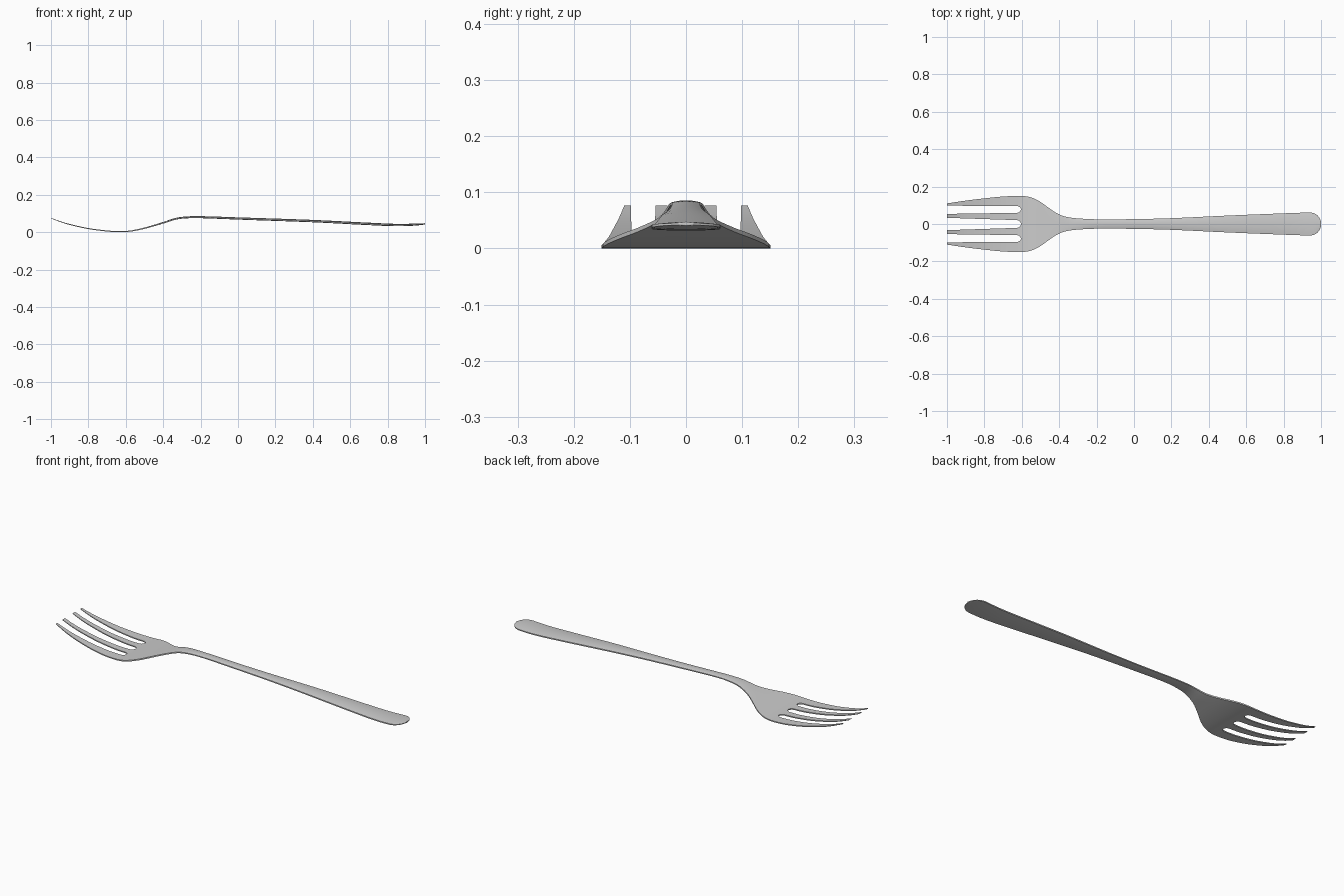
import bpy, bmesh, math

if "Cube" in bpy.data.objects:
    bpy.data.objects.remove(bpy.data.objects["Cube"])


def smooth(points, x):
    """Hermite interpolation through (x, value) pairs."""
    n = len(points)
    x = min(max(x, points[0][0]), points[-1][0])
    i = max(k for k in range(n - 1) if points[k][0] <= x)

    def slope(k):
        a, b = points[max(k - 1, 0)], points[min(k + 1, n - 1)]
        return (b[1] - a[1]) / (b[0] - a[0])
    (x0, v0), (x1, v1) = points[i], points[i + 1]
    h = x1 - x0
    t = (x - x0) / h
    return ((2*t**3 - 3*t**2 + 1) * v0 + (t**3 - 2*t**2 + t) * h * slope(i)
            + (3*t**2 - 2*t**3) * v1 + (t**3 - t**2) * h * slope(i + 1))


# Outline half-width, centre-line height and thickness along the length
WIDTH = [(-1, .110), (-.9, .125), (-.8, .137), (-.7, .147), (-.6, .150), (-.55, .142),
         (-.5, .118), (-.45, .082), (-.4, .051), (-.35, .036), (-.3, .030), (-.2, .025),
         (0, .026), (.2, .031), (.5, .045), (.8, .057), (.92, .061), (1, .061)]
HEIGHT = [(-1, .078), (-.95, .059), (-.9, .044), (-.8, .022), (-.7, .009), (-.64, .006),
          (-.58, .008), (-.5, .024), (-.4, .053), (-.33, .075), (-.27, .082), (-.2, .083),
          (0, .076), (.4, .062), (.7, .047), (.84, .041), (.92, .042), (1, .047)]
THICK = [(-1, .003), (-.9, .005), (-.6, .006), (-.45, .008), (-.3, .010), (0, .012),
         (.5, .013), (.8, .013), (.95, .011), (1, .007)]
SLOT_END, SLOT_R, END_R = -.605, .022, .06


def half_nodes(x, w):
    """Positions across one half: slot, inner tine, slot, outer tine."""
    if x > SLOT_END + .001:
        return [w * f for f in (0, .133, .267, .4, .52, .64, .82, 1)]
    t = (SLOT_END - x) / (SLOT_END + 1)
    f = 1.0
    if x > SLOT_END - SLOT_R:
        f = math.sqrt(max(0, 1 - ((x - SLOT_END + SLOT_R) / SLOT_R) ** 2))
    a = (.020 + .013 * t) * f
    c = .078 - .002 * t
    h = (.018 + .004 * t) * f
    b, d = c - h, c + h
    return [0, a, (a + b) / 2, b, c, d, (d + w) / 2, w]


# Stations: tines, rounded slot roots, palm and handle, rounded end
xs = [-1 + i * (SLOT_END - SLOT_R + 1) / 18 for i in range(18)]
xs += [SLOT_END - SLOT_R + SLOT_R * math.sin(i * math.pi / 16) for i in range(9)]
xs += [SLOT_END + .015 + i * .0165 for i in range(22)]
xs += [-.23 + i * (1.23 - END_R) / 34 for i in range(34)]
xs += [1 - END_R + END_R * math.sin(i * math.pi / 20) for i in range(11)]

bm = bmesh.new()
top, bottom = {}, {}
for i, x in enumerate(xs):
    w = smooth(WIDTH, x)
    if x > 1 - END_R:
        w *= max(.06, max(0, 1 - ((x - 1 + END_R) / END_R) ** 2.2) ** .5)
    z, t = smooth(HEIGHT, x), smooth(THICK, x)
    half = half_nodes(x, w)
    dome = min(1, max(0, (x + .5) / .25))
    for j, y in enumerate([-v for v in half[:0:-1]] + half):
        u2 = (y / w) ** 2
        top[i, j] = bm.verts.new((x, y, z + t / 2 * (1 - .7 * dome * u2)))
        bottom[i, j] = bm.verts.new((x, y, z - t / 2 * (1 - .35 * dome * u2)))

# Keep every cell except those inside the three slots
cells = {(i, j) for i in range(len(xs) - 1) for j in range(14)
         if not (xs[i + 1] <= SLOT_END + .0001 and j in (3, 4 - 1 + 0, 2 + 0, 6, 7, 10, 11)
                 and j not in (4, 5, 8, 9))}
for i, j in cells:
    loop = [(i, j), (i + 1, j), (i + 1, j + 1), (i, j + 1)]
    bm.faces.new([top[k] for k in loop])
    bm.faces.new([bottom[k] for k in reversed(loop)])
    # Rim wall wherever the neighbouring cell is missing
    for n, (di, dj) in enumerate([(0, -1), (1, 0), (0, 1), (-1, 0)]):
        if (i + di, j + dj) not in cells:
            p, q = loop[n], loop[(n + 1) % 4]
            bm.faces.new([top[q], top[p], bottom[p], bottom[q]])

bmesh.ops.remove_doubles(bm, verts=bm.verts[:], dist=.00002)
bmesh.ops.recalc_face_normals(bm, faces=bm.faces[:])
low = min(v.co.z for v in bm.verts)
for v in bm.verts:
    v.co.z -= low

mesh = bpy.data.meshes.new("fork")
bm.to_mesh(mesh)
bm.free()
fork = bpy.data.objects.new("fork", mesh)
bpy.context.collection.objects.link(fork)
bpy.context.view_layer.objects.active = fork
fork.select_set(True)
bpy.ops.object.shade_smooth_by_angle(angle=math.radians(35))
